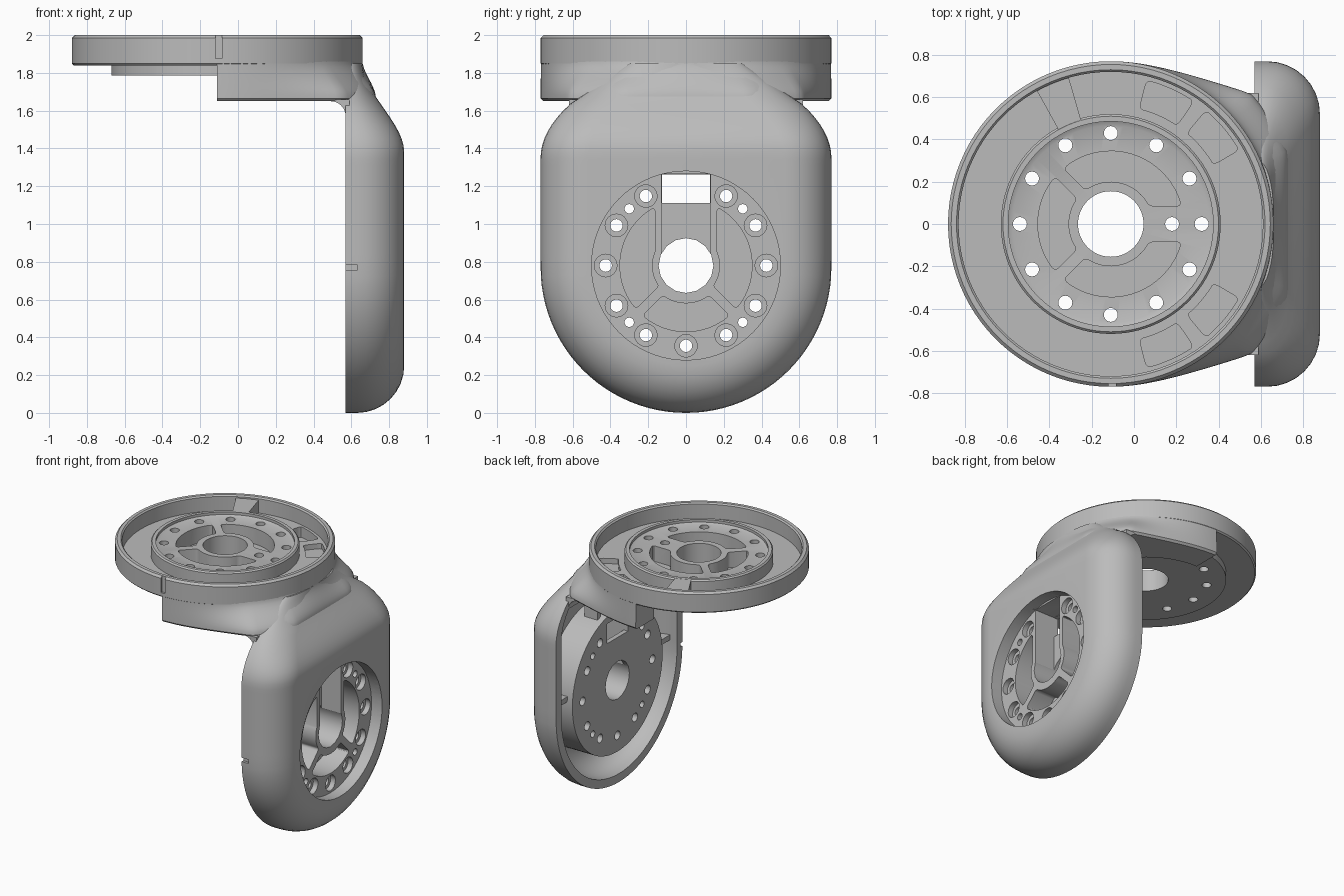
import bpy, bmesh
from math import sin, cos, asin, pi, radians, sqrt
from mathutils import Matrix

cube = bpy.data.objects.get("Cube")
if cube:
    bpy.data.objects.remove(cube, do_unlink=True)

grey = bpy.data.materials.new("plain_grey")
grey.use_nodes = True
grey.diffuse_color = (0.5, 0.5, 0.5, 1)
for node in grey.node_tree.nodes:
    if node.type == 'BSDF_PRINCIPLED':
        node.inputs["Base Color"].default_value = (0.5, 0.5, 0.5, 1)

# Working planes: disc centre, arm face (y right, z up), and side (x right, z up)
HUB_Z = 0.78
WORLD = Matrix.Identity(4)
HEAD = Matrix.Translation((-0.11, 0, 0))
ARM = Matrix(((0, 0, 1, 0), (1, 0, 0, 0), (0, 1, 0, HUB_Z), (0, 0, 0, 1)))
SIDE = Matrix(((1, 0, 0, 0), (0, 0, -1, 0), (0, 1, 0, 0), (0, 0, 0, 1)))


def finish(bm, name, matrix):
    bmesh.ops.recalc_face_normals(bm, faces=bm.faces[:])
    bm.transform(matrix)
    mesh = bpy.data.meshes.new(name)
    bm.to_mesh(mesh)
    bm.free()
    mesh.materials.append(grey)
    obj = bpy.data.objects.new(name, mesh)
    bpy.context.scene.collection.objects.link(obj)
    return obj


def loft(name, loops, matrix=WORLD, closed=False, caps=(True, True)):
    bm = bmesh.new()
    rings = [[bm.verts.new(p) for p in loop] for loop in loops]
    n = len(rings[0])
    pairs = list(zip(rings, rings[1:])) + ([(rings[-1], rings[0])] if closed else [])
    for a, b in pairs:
        for i in range(n):
            j = (i + 1) % n
            bm.faces.new((a[i], a[j], b[j], b[i]))
    if not closed:
        for ring, wanted in zip((rings[0], rings[-1]), caps):
            if wanted:
                bm.faces.new(ring)
    bmesh.ops.remove_doubles(bm, verts=bm.verts[:], dist=1e-5)
    return finish(bm, name, matrix)


def prisms(name, matrix, shapes, low, high, rounding=0):
    """Extrude flat outlines from low to high, optionally rounding their corners."""
    bm = bmesh.new()
    for shape in shapes:
        a = [bm.verts.new((u, v, low)) for u, v in shape]
        b = [bm.verts.new((u, v, high)) for u, v in shape]
        bm.faces.new(a)
        bm.faces.new(b)
        for i in range(len(a)):
            j = (i + 1) % len(a)
            bm.faces.new((a[i], a[j], b[j], b[i]))
    if rounding:
        bmesh.ops.recalc_face_normals(bm, faces=bm.faces[:])
        bm.normal_update()
        corners = [e for e in bm.edges
                   if abs(e.verts[0].co.z - e.verts[1].co.z) > 0.01
                   and e.calc_face_angle(0) > 0.6]
        bmesh.ops.bevel(bm, geom=corners, offset=rounding, segments=3,
                        profile=0.5, affect='EDGES')
    return finish(bm, name, matrix)


def circle(r, u=0, v=0, n=24):
    return [(u + r * cos(2 * pi * i / n), v + r * sin(2 * pi * i / n)) for i in range(n)]


def ring_of(r, distance, angles):
    return [circle(r, distance * cos(radians(a)), distance * sin(radians(a)), 16) for a in angles]


def rect(u0, u1, v0, v1):
    return [(u0, v0), (u1, v0), (u1, v1), (u0, v1)]


def sector(r0, r1, a0, a1, half0=0, half1=0, n=16):
    """Ring segment between two spokes of the given half widths."""
    points = []
    for r, order in ((r1, range(n + 1)), (r0, range(n, -1, -1))):
        start = radians(a0) + asin(half0 / r)
        end = radians(a1) - asin(half1 / r)
        for i in order:
            a = start + (end - start) * i / n
            points.append((r * cos(a), r * sin(a)))
    return points


def cut(obj, cutter, keep=False):
    cutter.hide_render = True
    mod = obj.modifiers.new("cut", 'BOOLEAN')
    mod.operation = 'DIFFERENCE'
    mod.solver = 'EXACT'
    mod.object = cutter
    bpy.context.view_layer.objects.active = obj
    bpy.ops.object.modifier_apply(modifier=mod.name)
    if not keep:
        bpy.data.objects.remove(cutter, do_unlink=True)


def smooth(t):
    t = min(max(t, 0), 1)
    return t * t * (3 - 2 * t)


# Arm: rounded U shape leaning in towards the neck
def half_width(z):
    if z < 1.63:
        return 0.77 - 0.15 * (max(z - 1.35, 0) / 0.28) ** 2
    return 0.62 - 0.32 * (z - 1.63) / 0.22


def arm_solid(name, x0, wall, fillet, top):
    depth = 0.88 - wall - x0
    arcs = [(fillet * (1 - cos(i * pi / 16)), fillet * (1 - sin(i * pi / 16))) for i in range(9)]
    rows = [(0, depth)] + arcs
    heights = [0.77 + (top - 0.77) * i / 30 for i in range(1, 31)]
    loops = []
    for step in range(-24, len(heights)):
        loop = []
        for inset, drop in rows:
            d = inset + wall
            if step < 0:
                a = (step + 24) * pi / 48
                y, z = (0.77 - d) * sin(a), 0.77 - (0.77 - d) * cos(a)
            else:
                z = heights[step]
                y = half_width(z) - d
            outer = 0.88 - wall - 0.22 * smooth((z - 1.38) / 0.47)
            loop.append((x0 + (outer - x0) * (1 - drop / depth), y, z))
        loops.append([(x, -y, z) for x, y, z in loop] + loop[::-1])
    return loft(name, loops, caps=(False, True))


arm = arm_solid("arm_shell", 0.57, 0, 0.25, 1.85)
cut(arm, arm_solid("arm_cavity", 0.4, 0.065, 0.2, 1.57))
cut(arm, prisms("arm_opening", ARM, [circle(0.5, n=72)], 0.65, 1))
cut(arm, prisms("arm_notch", SIDE, [rect(0.5, 0.63, 0.755, 0.785)], 0.75, 0.8))

# Arm hub: cup with a bolt ring, pockets, cable channel and window
boss = prisms("arm_hub", ARM, [circle(0.55, n=72)], 0.585, 0.84)
cut(boss, prisms("hub_recess", ARM, [circle(0.5, n=72)], 0.79, 0.95))
pockets = [sector(0.18, 0.35, -45, 90, 0.025, 0.165),
           sector(0.18, 0.35, 90, 225, 0.165, 0.025),
           sector(0.2, 0.35, 225, 315, 0.025, 0.025)]
cut(boss, prisms("hub_pockets", ARM, pockets, 0.62, 0.95, 0.02))
cut(boss, prisms("hub_channel", ARM, [rect(-0.13, 0.13, 0.05, 0.485)], 0.621, 0.95))
cut(boss, prisms("hub_window", ARM, [rect(-0.128, 0.128, 0.33, 0.483)], 0.5, 0.95))
cut(boss, prisms("hub_bore", ARM, [circle(0.145, n=16)], 0.5, 0.95))
bolts = [a for a in range(0, 360, 30) if a != 90]
cut(boss, prisms("bolt_seats", ARM, ring_of(0.06, 0.425, bolts), 0.75, 0.95))
cut(boss, prisms("bolt_holes", ARM, ring_of(0.033, 0.425, bolts)
                 + ring_of(0.025, 0.425, range(45, 360, 90)), 0.5, 0.95))

# Stiffening ribs inside the arm
ribs = prisms("arm_ribs", ARM, [rect(0.53, 0.73, 0.03, 0.07), rect(-0.73, -0.53, 0.03, 0.07),
                                rect(0.14, 0.18, 0.52, 0.8), rect(-0.18, -0.14, 0.52, 0.8)],
              0.63, 0.74)

# Neck: half-round skirt under the disc that spreads out into the arm
loops = []
for i in range(-36, 37):
    a = radians(i * 2.5)
    deg = abs(i * 2.5)
    wide = min(0.905, 0.84 / cos(a)) if deg < 43 else 0.77 + 0.135 * ((90 - deg) / 47) ** 3
    section = [(0.55, 1.87), (0.55, 1.65), (wide - 0.015, 1.65)]
    for k in range(11):
        t = k / 10
        section.append((0.768 + (wide - 0.768) * (1 - smooth(t)), 1.665 + 0.205 * t))
    loops.append([(r * cos(a), r * sin(a), z) for r, z in section])
neck = loft("neck_skirt", loops, HEAD)

# Small concave fillets where the neck meets the arm rim
curve = [(0.49 + 0.08 * sin(i * pi / 16), 1.57 + 0.08 * cos(i * pi / 16)) for i in range(9)]
fillet_shape = [(0.49, 1.66)] + curve + [(0.59, 1.57), (0.59, 1.66)]
fillets = [prisms(side + "_neck_fillet", SIDE, [fillet_shape], s * 0.58 - 0.04, s * 0.58 + 0.04)
           for side, s in (("front", 1), ("back", -1))]

# Top disc: rim, tray, raised ring and hub in one turned profile
profile = [(0.155, 1.785), (0.56, 1.785), (0.56, 1.84), (0.76, 1.84), (0.77, 1.85),
           (0.77, 1.985), (0.755, 2), (0.73, 2), (0.72, 1.99), (0.72, 1.88), (0.52, 1.88),
           (0.52, 1.97), (0.51, 1.98), (0.485, 1.98), (0.485, 1.96), (0.465, 1.95), (0.155, 1.95)]
turns = 96
disc = loft("top_disc", [[(r * cos(2 * pi * i / turns), r * sin(2 * pi * i / turns), z)
                          for r, z in profile] for i in range(turns)], HEAD, closed=True)
pockets = [sector(0.2, 0.345, 0, 135, 0.085, 0.028),
           sector(0.2, 0.345, 135, 225, 0.028, 0.028),
           sector(0.2, 0.345, 225, 360, 0.028, 0.085)]
cut(disc, prisms("disc_pockets", HEAD, pockets, 1.83, 2.1, 0.02))
cut(disc, prisms("disc_holes", HEAD, ring_of(0.033, 0.43, range(0, 360, 30))
                 + ring_of(0.033, 0.29, [0]), 1.7, 2.1))
cut(disc, prisms("disc_notch", SIDE, [rect(-0.12, -0.085, 1.875, 2.1)], 0.755, 0.8))

# Deeper pockets in the tray, cut through disc floor and neck
deep = [sector(0.562, 0.7, a, b) for a, b in ((56, 76), (30, 50), (-76, -56), (-50, -30))]
tray_cutter = prisms("tray_pockets", HEAD, deep, 1.8, 2.1, 0.03)
cut(disc, tray_cutter, keep=True)
cut(neck, tray_cutter)

# Bridge closing the tray
bridge = prisms("tray_bridge", HEAD, [sector(0.505, 0.735, 106, 119)], 1.86, 1.979)

for obj in [arm, boss, ribs, neck, disc, bridge] + fillets:
    bpy.ops.object.select_all(action='DESELECT')
    obj.select_set(True)
    bpy.context.view_layer.objects.active = obj
    bpy.ops.object.shade_smooth_by_angle(angle=radians(32))
